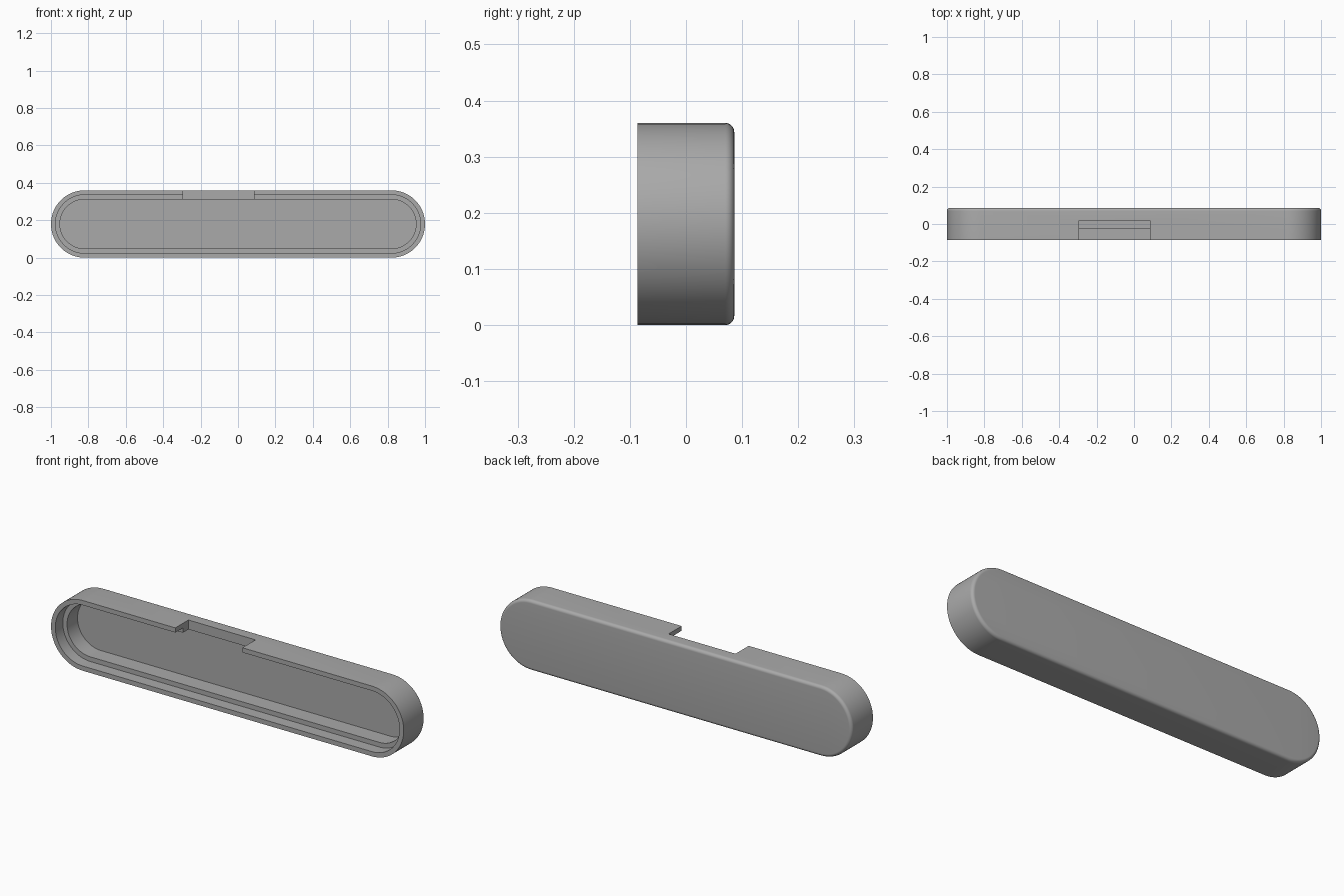
import bpy, bmesh
from math import pi, sin, cos, radians

cube = bpy.data.objects.get("Cube")
if cube:
    bpy.data.objects.remove(cube, do_unlink=True)

RADIUS, CENTRE = 0.18, 0.82
FRONT, BACK = -0.086, 0.086
FILLET, LIP, WALL = 0.016, 0.024, 0.048
LEDGE_Y, FLOOR_Y = -0.025, 0.06
ARC = 40

grey = bpy.data.materials.new("plain grey")
grey.use_nodes = True
colour = (0.4, 0.4, 0.4, 1)
grey.diffuse_color = colour
grey.node_tree.nodes["Principled BSDF"].inputs["Base Color"].default_value = colour


def stadium(bm, inset, y):
    """Loop of vertices round a long slot shape, shrunk by inset."""
    loop = []
    for side in (1, -1):
        for i in range(ARC + 1):
            a = -pi / 2 + pi * i / ARC
            r = RADIUS - inset
            loop.append(bm.verts.new((side * (CENTRE + r * cos(a)), y,
                                      RADIUS + side * r * sin(a))))
    return loop


# Shell section from the back face, round the fillet, over the rim, to the floor
section = [(FILLET * (1 - sin(t)), BACK - FILLET * (1 - cos(t)))
           for t in (pi / 2 * i / 8 for i in range(9))]
section += [(0, FRONT), (LIP, FRONT), (LIP, LEDGE_Y), (WALL, LEDGE_Y), (WALL, FLOOR_Y)]
bm = bmesh.new()
loops = [stadium(bm, inset, y) for inset, y in section]
for a, b in zip(loops, loops[1:]):
    n = len(a)
    for i in range(n):
        j = (i + 1) % n
        bm.faces.new((a[i], a[j], b[j], b[i]))
bm.faces.new(loops[0])
bm.faces.new(loops[-1])
bmesh.ops.remove_doubles(bm, verts=bm.verts, dist=1e-6)
bmesh.ops.recalc_face_normals(bm, faces=bm.faces)
mesh = bpy.data.meshes.new("tray_shell")
bm.to_mesh(mesh)
bm.free()
shell = bpy.data.objects.new("tray_shell", mesh)
bpy.context.collection.objects.link(shell)
mesh.materials.append(grey)

# Notch through the top wall, open to the front
bpy.ops.mesh.primitive_cube_add(size=1, location=(-0.105, -0.09, 0.35))
cutter = bpy.context.object
cutter.name = "notch_cutter"
cutter.scale = (0.38, 0.22, 0.2)
cutter.hide_render = True
cutter.data.materials.append(grey)

bpy.ops.object.select_all(action='DESELECT')
shell.select_set(True)
bpy.context.view_layer.objects.active = shell
cut = shell.modifiers.new("notch", 'BOOLEAN')
cut.operation = 'DIFFERENCE'
cut.solver = 'EXACT'
cut.object = cutter
bpy.ops.object.modifier_apply(modifier=cut.name)
bpy.data.objects.remove(cutter, do_unlink=True)
bpy.ops.object.shade_smooth_by_angle(angle=radians(30))
